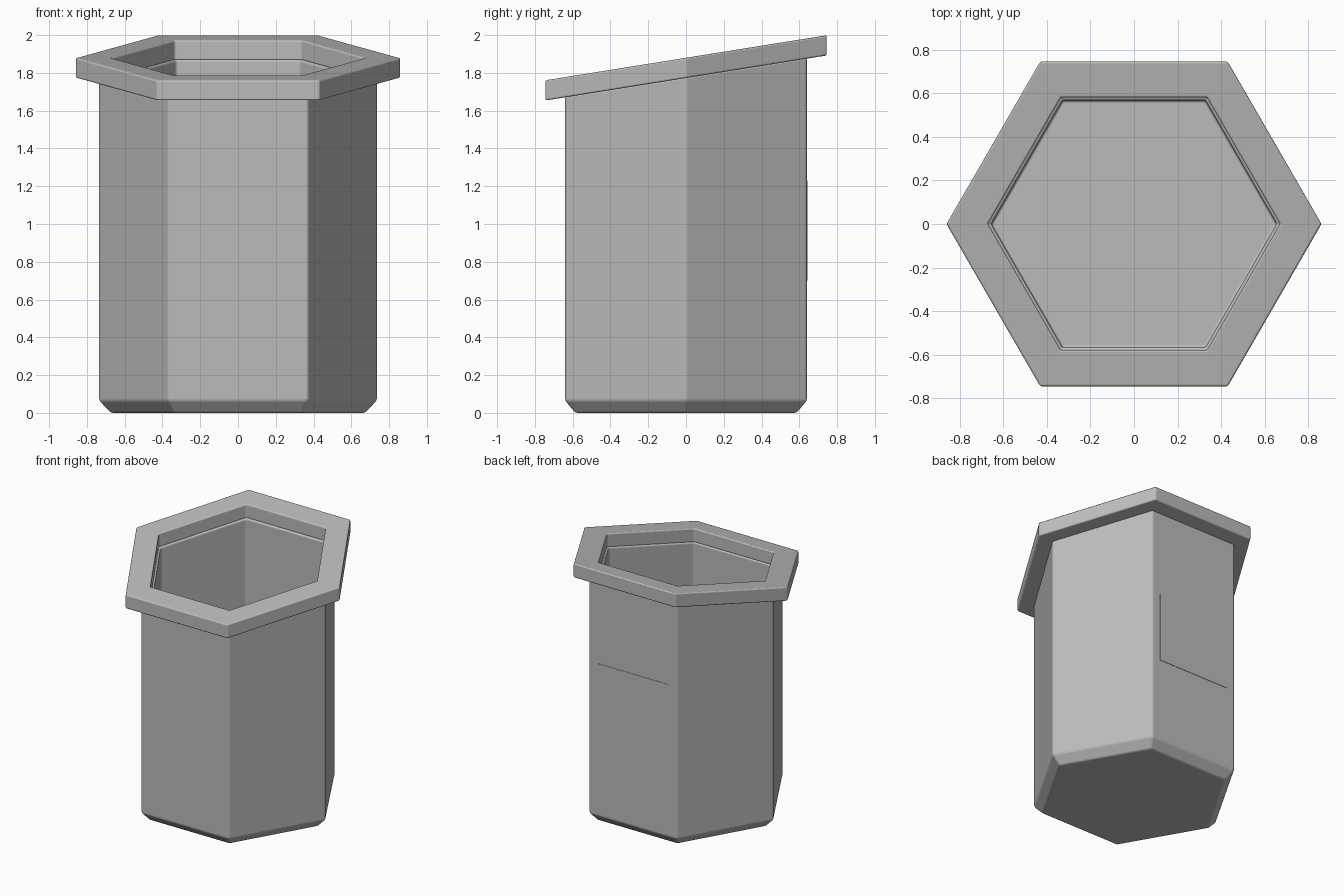
import bpy
import bmesh
import math

old = bpy.data.objects.get("Cube")
if old:
    bpy.data.objects.remove(old, do_unlink=True)

grey = bpy.data.materials.new("plain grey")
grey.use_nodes = True
colour = (0.5, 0.5, 0.5, 1)
grey.diffuse_color = colour
grey.node_tree.nodes["Principled BSDF"].inputs["Base Color"].default_value = colour

SLOPE = 0.16       # the rim rises towards the back
RIM_TOP, RIM_BOTTOM = 1.88, 1.773


def finish(name, bm, bevel):
    """Turn a bmesh into an object with softly rounded edges."""
    bmesh.ops.recalc_face_normals(bm, faces=bm.faces)
    mesh = bpy.data.meshes.new(name)
    bm.to_mesh(mesh)
    bm.free()
    mesh.materials.append(grey)
    obj = bpy.data.objects.new(name, mesh)
    bpy.context.collection.objects.link(obj)
    if bevel:
        mesh.shade_smooth()
        mod = obj.modifiers.new("soft edges", "BEVEL")
        mod.width = bevel
        mod.segments = 3
        mod.limit_method = "ANGLE"
        mod.angle_limit = math.radians(30)
        mod.harden_normals = True
    return obj


def hex_shell(name, profile, closed, bevel):
    """Stack hexagon loops (flat radius, height, tilted) and bridge them."""
    bm = bmesh.new()
    loops = []
    for flat, height, tilted in profile:
        r = flat / math.cos(math.pi / 6)
        loop = []
        for i in range(6):
            x, y = r * math.cos(i * math.pi / 3), r * math.sin(i * math.pi / 3)
            loop.append(bm.verts.new((x, y, height + tilted * SLOPE * y)))
        loops.append(loop)
    pairs = list(zip(loops, loops[1:]))
    if closed:
        pairs.append((loops[-1], loops[0]))
    else:
        bm.faces.new(loops[0])
        bm.faces.new(loops[-1])
    for a, b in pairs:
        for i in range(6):
            j = (i + 1) % 6
            bm.faces.new((a[i], a[j], b[j], b[i]))
    return finish(name, bm, bevel)


# Hollow cup with chamfered foot and slanted top
lip = RIM_BOTTOM + 0.005
hex_shell("cup_body", [(0.585, 0, 0), (0.64, 0.065, 0), (0.64, lip, 1),
                       (0.567, lip, 1), (0.567, 0.07, 0)], False, 0.012)

# Overhanging slanted rim
hex_shell("rim", [(0.745, RIM_BOTTOM, 1), (0.745, RIM_TOP, 1),
                  (0.58, RIM_TOP, 1), (0.58, RIM_BOTTOM, 1)], True, 0.01)

# Thin blank plate on the back wall
bm = bmesh.new()
bmesh.ops.create_cube(bm, size=1)
bmesh.ops.scale(bm, vec=(0.6, 0.006, 0.53), verts=bm.verts)
bmesh.ops.translate(bm, vec=(0, 0.64, 0.965), verts=bm.verts)
finish("back_plate", bm, 0)
